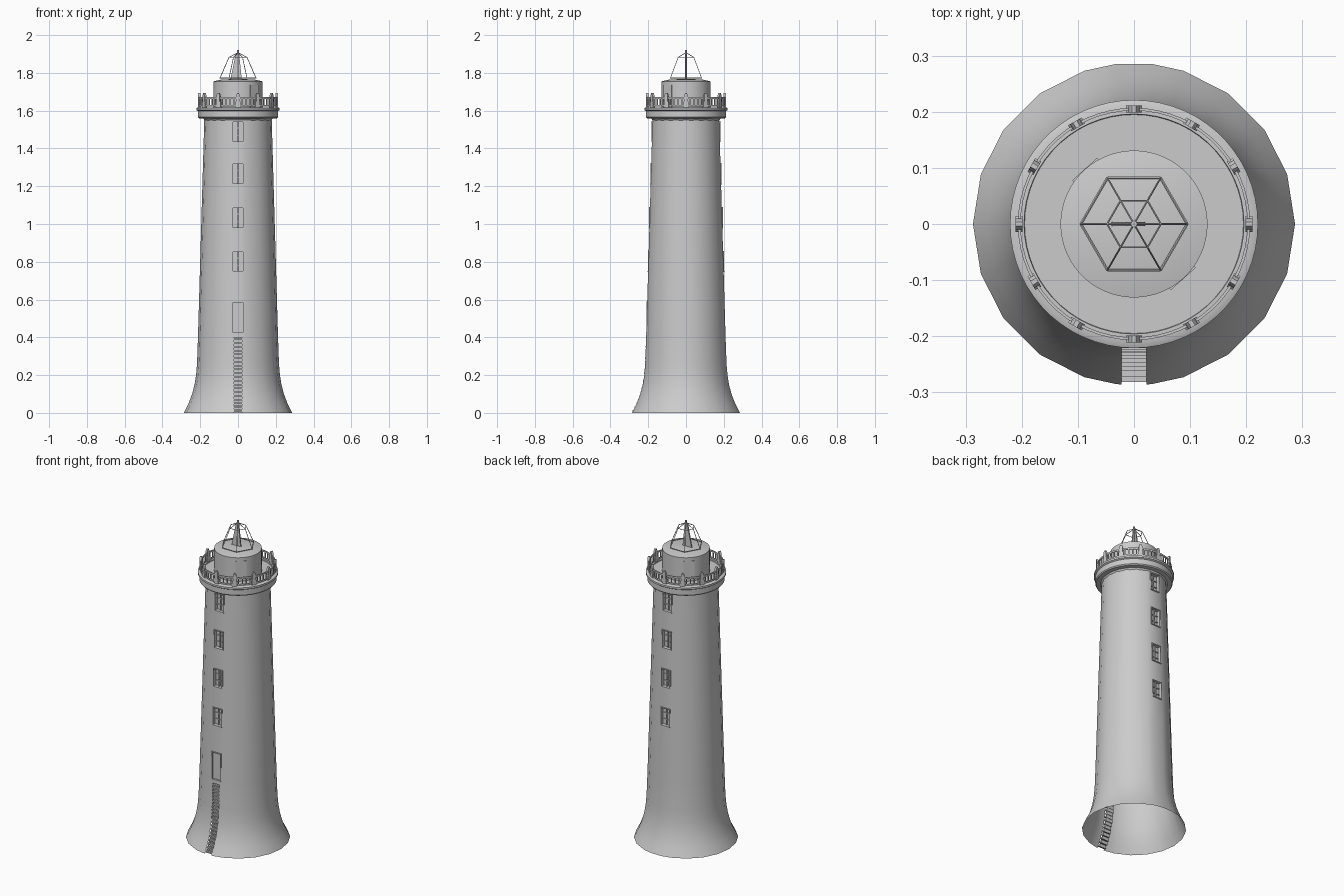
import bpy, bmesh
from math import sin, cos, pi, radians, sqrt
from mathutils import Matrix, Vector

if "Cube" in bpy.data.objects:
    bpy.data.objects.remove(bpy.data.objects["Cube"])


def finish(bm, name, smooth=False):
    bmesh.ops.recalc_face_normals(bm, faces=bm.faces)
    me = bpy.data.meshes.new(name)
    bm.to_mesh(me)
    bm.free()
    ob = bpy.data.objects.new(name, me)
    bpy.context.collection.objects.link(ob)
    if smooth:
        bpy.ops.object.select_all(action='DESELECT')
        ob.select_set(True)
        bpy.context.view_layer.objects.active = ob
        bpy.ops.object.shade_smooth_by_angle(angle=radians(35))
    return ob


def box(bm, lo, hi, mat=Matrix()):
    lo, hi = Vector(lo), Vector(hi)
    m = mat @ Matrix.Translation((lo + hi) / 2) @ Matrix.Diagonal((*(hi - lo), 1))
    bmesh.ops.create_cube(bm, size=1, matrix=m)


def lathe(bm, pts, n=60, closed=False):
    rings = [[bm.verts.new((r * cos(2*pi*i/n), r * sin(2*pi*i/n), z)) for i in range(n)]
             for r, z in pts]
    pairs = list(zip(rings, rings[1:])) + ([(rings[-1], rings[0])] if closed else [])
    for a, b in pairs:
        for i in range(n):
            j = (i + 1) % n
            bm.faces.new((a[i], a[j], b[j], b[i]))
    return rings


def bar(bm, a, b, r=0.0025, n=6):
    a, b = Vector(a), Vector(b)
    q = (b - a).to_track_quat('Z', 'Y').to_matrix().to_4x4()
    bmesh.ops.create_cone(bm, cap_ends=True, segments=n, radius1=r, radius2=r,
                          depth=(b - a).length, matrix=Matrix.Translation((a + b) / 2) @ q)


PROFILE = [(0, .287), (.05, .262), (.1, .243), (.15, .23), (.2, .222), (.26, .217),
           (.4, .212), (1.57, .178)]


def radius(z):
    for (z0, r0), (z1, r1) in zip(PROFILE, PROFILE[1:]):
        if z <= z1:
            return r0 + (r1 - r0) * (z - z0) / (z1 - z0)
    return PROFILE[-1][1]


WINDOWS = [(.745, .857), (.977, 1.09), (1.21, 1.322), (1.433, 1.545)]
DOOR = (.42, .59)
W, L = .032, .022          # half widths of openings and ladder slot
LADDER_TOP = .4

# Tower shell: 20 sides, extra columns beside the openings
zs = sorted({z for z, _ in PROFILE} | {z for w in WINDOWS + [DOOR] for z in w})
cols = [('x', -W, -1), ('x', -L, -1), ('x', L, -1), ('x', W, -1)]
cols += [('a', -90 + 18 * i) for i in range(1, 10)]
cols += [('x', W, 1), ('x', -W, 1)]
cols += [('a', -90 + 18 * i) for i in range(11, 20)]
bm = bmesh.new()
rows = []
for z in zs:
    r = radius(z)
    row = []
    for c in cols:
        if c[0] == 'x':
            p = (c[1], c[2] * sqrt(r * r - c[1] ** 2), z)
        else:
            p = (r * cos(radians(c[1])), r * sin(radians(c[1])), z)
        row.append(bm.verts.new(p))
    rows.append(row)
n = len(cols)
for k in range(len(zs) - 1):
    zm = (zs[k] + zs[k + 1]) / 2
    in_window = any(a < zm < b for a, b in WINDOWS)
    in_door = DOOR[0] < zm < DOOR[1]
    for i in range(n):
        if i < 3 and (in_window or in_door) or i == 13 and in_window:
            continue
        if i == 1 and zm < LADDER_TOP:
            continue
        j = (i + 1) % n
        bm.faces.new((rows[k][i], rows[k][j], rows[k + 1][j], rows[k + 1][i]))
finish(bm, "tower", True)


# Window and door recesses with frames
def opening(bm, z0, z1, mat, door=False):
    y = -radius((z0 + z1) / 2)
    d = .008 if door else .02
    t = .005
    box(bm, (-W, y + d, z0), (W, y + d + .003, z1), mat)
    for s in (-1, 1):
        box(bm, (s * W - (t if s > 0 else 0), y - .001, z0),
            (s * W + (t if s < 0 else 0), y + d, z1), mat)
    box(bm, (-W, y - .003, z0), (W, y + d, z0 + t), mat)
    box(bm, (-W, y - .001, z1 - t), (W, y + d, z1), mat)
    if not door:
        box(bm, (-.003, y + d - .008, z0), (.003, y + d, z1), mat)
        for f in (.33, .67):
            zc = z0 + (z1 - z0) * f
            box(bm, (-W, y + d - .006, zc - .002), (W, y + d, zc + .002), mat)


bm = bmesh.new()
for w in WINDOWS:
    for a in (0, pi):
        opening(bm, *w, Matrix.Rotation(a, 4, 'Z'))
finish(bm, "windows")
bm = bmesh.new()
opening(bm, *DOOR, Matrix(), True)
finish(bm, "entrance_door")

# Recessed ladder steps following the flare
bm = bmesh.new()
for i in range(20):
    z = i * .02
    y = -radius(z + .01)
    box(bm, (-L, y + .012, z), (L, y + .018, z + .02))
    box(bm, (-L, y, z + .006), (L, y + .013, z + .014))
finish(bm, "ladder")

# Gallery: cornice and deck
bm = bmesh.new()
lathe(bm, [(.176, 1.548), (.184, 1.558), (.208, 1.56), (.213, 1.566), (.213, 1.598),
           (.221, 1.603), (.221, 1.614), (.212, 1.618), (.196, 1.618), (.195, 1.612), (.13, 1.612)])
finish(bm, "gallery", True)

# Railing rings and balusters
bm = bmesh.new()
for z0, z1 in ((1.622, 1.63), (1.662, 1.672)):
    lathe(bm, [(.202, z0), (.207, z0), (.207, z1), (.202, z1)], closed=True)
for i in range(60):
    if i % 5:
        m = Matrix.Rotation(2 * pi * i / 60, 4, 'Z')
        box(bm, (.2025, -.003, 1.628), (.2065, .003, 1.664), m)
finish(bm, "railing")

# Railing posts with rounded heads
bm = bmesh.new()
half = [(.014, 1.616), (.014, 1.645), (.010, 1.65), (.010, 1.675), (.008, 1.686), (.004, 1.694)]
outline = half + [(-y, z) for y, z in reversed(half)]
for i in range(12):
    m = Matrix.Rotation(radians(30 * i), 4, 'Z')
    a = [bm.verts.new(m @ Vector((.199, y, z))) for y, z in outline]
    b = [bm.verts.new(m @ Vector((.211, y, z))) for y, z in outline]
    bm.faces.new(a)
    bm.faces.new(b[::-1])
    for k in range(len(a)):
        j = (k + 1) % len(a)
        bm.faces.new((a[k], b[k], b[j], a[j]))
finish(bm, "railing_posts")

# Lantern room with shallow roof
bm = bmesh.new()
rings = lathe(bm, [(.131, 1.61), (.131, 1.755), (.09, 1.764), (.02, 1.768)])
bm.faces.new(rings[-1])
finish(bm, "lantern_room", True)

# Lantern room doors
bm = bmesh.new()
for a in (-48, 132):
    m = Matrix.Rotation(radians(a), 4, 'Z')
    box(bm, (.122, -.03, 1.614), (.1315, .03, 1.735), m)
finish(bm, "lantern_doors")

# Hexagonal wire cage
bm = bmesh.new()
top = (0, 0, 1.908)
low = [(.095 * cos(pi*i/3), .095 * sin(pi*i/3), 1.773) for i in range(6)]
mid = [(.048 * cos(pi*i/3), .048 * sin(pi*i/3), 1.882) for i in range(6)]
for i in range(6):
    j = (i + 1) % 6
    bar(bm, low[i], low[j])
    bar(bm, mid[i], mid[j], .0018)
    bar(bm, low[i], mid[i], .0018)
    bar(bm, mid[i], top, .0018)
finish(bm, "cage")

# Central fin, mast and thin rod
bm = bmesh.new()
fin = [(-.04, 1.766), (.02, 1.766), (.006, 1.9), (-.012, 1.9)]
a = [bm.verts.new((x, -.004, z)) for x, z in fin]
b = [bm.verts.new((x, .004, z)) for x, z in fin]
bm.faces.new(a)
bm.faces.new(b[::-1])
for k in range(4):
    j = (k + 1) % 4
    bm.faces.new((a[k], b[k], b[j], a[j]))
bar(bm, (0, 0, 1.766), (0, 0, 1.922), .006, 8)
bar(bm, (0, 0, 1.92), (0, 0, 2.0), .001)
finish(bm, "mast")
